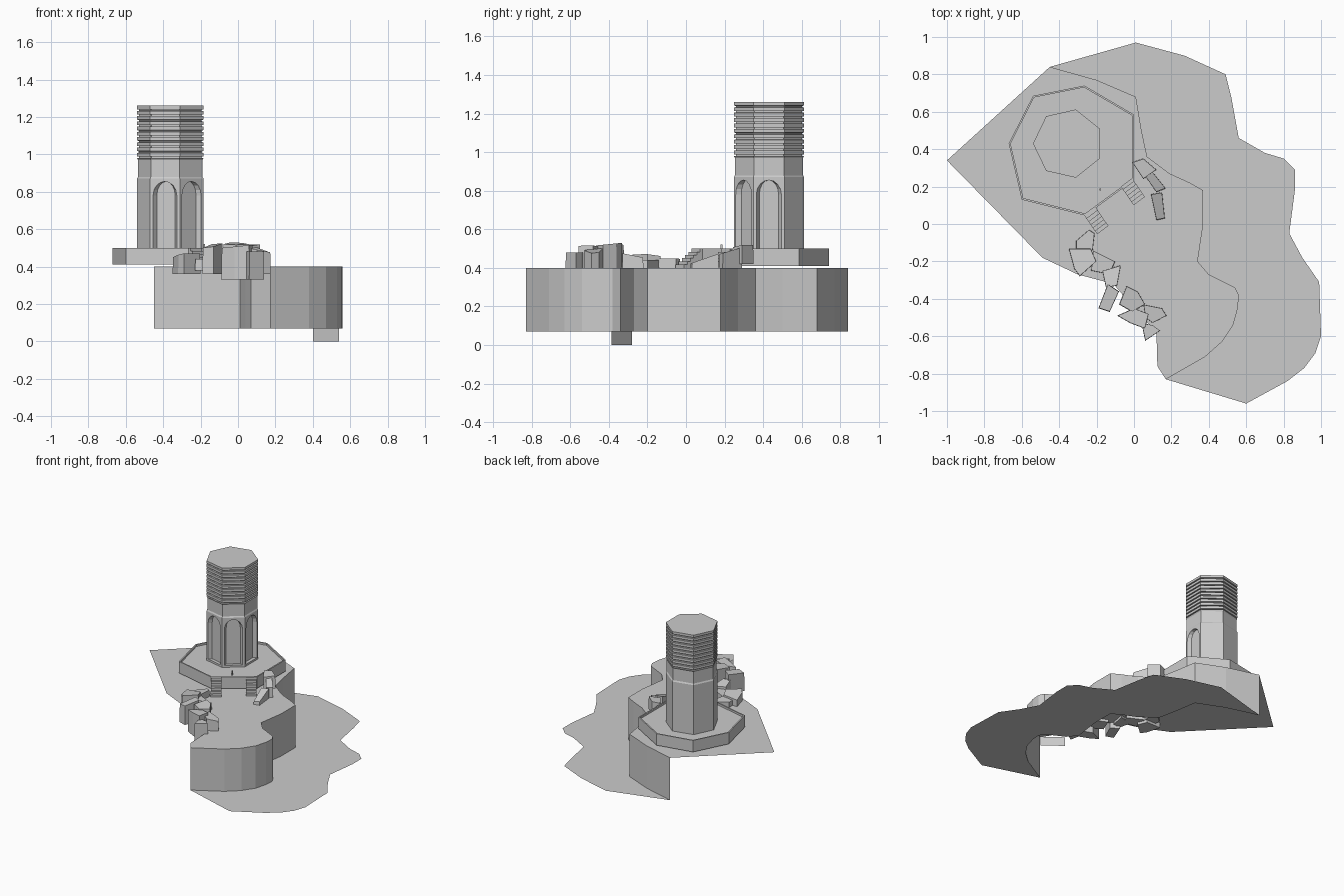
import bpy, bmesh, math
from mathutils import Vector

if "Cube" in bpy.data.objects:
    bpy.data.objects.remove(bpy.data.objects["Cube"])


def make(name, verts, faces, fix=True):
    me = bpy.data.meshes.new(name)
    me.from_pydata([tuple(v) for v in verts], [], faces)
    if fix:
        bm = bmesh.new()
        bm.from_mesh(me)
        bmesh.ops.recalc_face_normals(bm, faces=bm.faces)
        bm.to_mesh(me)
        bm.free()
    ob = bpy.data.objects.new(name, me)
    bpy.context.collection.objects.link(ob)
    return ob


def loft(name, rings, bottom=True, top=True):
    """Join equal-length closed rings of 3D points."""
    n = len(rings[0])
    verts = [p for r in rings for p in r]
    faces = [(k * n + i, k * n + (i + 1) % n, (k + 1) * n + (i + 1) % n, (k + 1) * n + i)
             for k in range(len(rings) - 1) for i in range(n)]
    if bottom:
        faces.append(tuple(range(n))[::-1])
    if top:
        faces.append(tuple(range((len(rings) - 1) * n, len(rings) * n)))
    return make(name, verts, faces)


def at(pts, z, s=1.0):
    cx = sum(p[0] for p in pts) / len(pts)
    cy = sum(p[1] for p in pts) / len(pts)
    return [(cx + (p[0] - cx) * s, cy + (p[1] - cy) * s, z) for p in pts]


# island: open-sided cliff wall, flat top, low shore sheet
cliff = [(-.45, .84), (-.2, .77), (.01, .68), (.04, .5), (.07, .36), (.19, .27), (.3, .22),
         (.37, .18), (.37, 0), (.34, -.2), (.40, -.27), (.54, -.34), (.56, -.38), (.555, -.45),
         (.53, -.54), (.47, -.63), (.38, -.71), (.17, -.83)]
inland = [(.125, -.76), (.12, -.58), (0, -.45), (-.11, -.32), (-.3, -.27), (-.49, -.18), (-1, .34)]
shore = [(.6, -.96), (.82, -.84), (.91, -.77), (.97, -.69), (1, -.6), (.99, -.31), (.9, -.18),
         (.83, -.05), (.86, .18), (.86, .29), (.80, .35), (.70, .38), (.56, .46), (.52, .68),
         (.49, .80), (.27, .90), (.01, .97)]
n = len(cliff)
make("island_top", at(cliff + inland, .4), [tuple(range(n + len(inland)))[::-1]], False)
make("cliff_wall", at(cliff, .07) + at(cliff, .4),
     [(i, n + i, n + i + 1, i + 1)[::-1] for i in range(n - 1)], False)
make("shore", at(cliff + shore, .07), [tuple(range(n + len(shore)))], False)
make("cliff_foot", [(.40, -.28, 0), (.40, -.28, .07), (.54, -.385, .07), (.54, -.385, 0)],
     [(0, 1, 2, 3)], False)

# seven-sided platform with a thin rim
plat = [(-.67, .43), (-.54, .685), (-.265, .74), (0, .585), (0, .235), (-.26, .045), (-.6, .13)]
loft("platform", [at(plat, .41), at(plat, .5), at(plat, .5, .97), at(plat, .485, .97)], bottom=False)

# seven-sided tower with a recessed band and louvres
C, R = (-.353, .43), .187


def hept(r, z):
    return [(C[0] + r * math.cos(math.pi + i * math.tau / 7),
             C[1] + r * math.sin(math.pi + i * math.tau / 7), z) for i in range(7)]


profile = [(R, .48), (R, .87), (R - .006, .88), (R - .006, .97), (R, .98)]
louvres = 10
pitch = .28 / louvres
for i in range(louvres):
    z = .98 + i * pitch
    profile += [(R - .012, z + .001), (R - .012, z + .008), (R, z + .009), (R, z + pitch)]
tower = loft("tower", [hept(r, z) for r, z in profile])

# splayed arch niches cut into the three front-right faces
apothem = R * math.cos(math.pi / 7)
arch = [(-1, .5), (1, .5)] + [(math.cos(a), .78 + .075 * math.sin(a))
                              for a in [math.pi * k / 8 for k in range(9)]]
for i, k in enumerate((-2, -1, 0)):
    a = k * math.tau / 7
    out = Vector((math.cos(a), math.sin(a)))
    side = Vector((-out.y, out.x))

    def ring(depth, w):
        return [(*(Vector(C) + out * (apothem + depth) + side * x * w), z) for x, z in arch]
    cut = loft(f"arch_cutter_{i}", [ring(-.025, .05), ring(.015, .074)])
    cut.hide_render = True
    cut.hide_viewport = True
    cut.display_type = 'WIRE'
    m = tower.modifiers.new("niche", 'BOOLEAN')
    m.operation = 'DIFFERENCE'
    m.solver = 'EXACT'
    m.object = cut


# twin stairs at the ends of the front platform edge
def stair(name, corner):
    along, down = Vector((.06, .045)), Vector((.068, -.1))
    steps = 6
    for s in range(steps):
        p, q = Vector(corner) + down * s / steps, Vector(corner) + down * (s + 1) / steps
        pts = [p, p + along, q + along, q]
        loft(f"{name}_step_{s}", [at(pts, .4), at(pts, .5 - s * .1 / steps)], bottom=False)


stair("left_stair", (-.265, .045))
stair("right_stair", (-.07, .2))
post = [(-.184, .18), (-.176, .18), (-.176, .19), (-.184, .19)]
loft("post", [at(post, .48), at(post, .52)])


# rocks: irregular prisms; sx, sy tilt the top face
def rock(name, pts, z0, z1, sx=0, sy=0):
    top = at(pts, z1, .96)
    cx, cy = top[0][0], top[0][1]
    loft(name, [at(pts, z0), [(x, y, z + sx * (x - cx) + sy * (y - cy)) for x, y, z in top]])


# rocks beside the right stair
rock("stair_rock_1", [(-.01, .33), (.05, .35), (.12, .29), (.05, .24)], .42, .51, .1, .1)
rock("stair_rock_2", [(.05, .27), (.09, .29), (.17, .19), (.12, .17)], .40, .50, 0, .3)
rock("stair_rock_3", [(.09, .16), (.15, .17), (.165, .03), (.12, .02)], .40, .47, 0, .35)
# rocks west of the stairs
rock("west_rock_1", [(-.31, -.09), (-.24, -.03), (-.21, -.05), (-.22, -.14), (-.31, -.14)], .38, .44, .1)
rock("west_rock_2", [(-.35, -.13), (-.23, -.13), (-.2, -.2), (-.29, -.28), (-.32, -.24)], .36, .45, .1, -.1)
rock("west_rock_3", [(-.22, -.14), (-.1, -.2), (-.13, -.27), (-.23, -.25)], .38, .44)
# tall shards in the middle
rock("mid_rock_1", [(-.17, -.25), (-.07, -.22), (-.09, -.33), (-.15, -.34)], .38, .46, 0, -.2)
rock("mid_rock_2", [(-.19, -.45), (-.14, -.32), (-.08, -.36), (-.13, -.47)], .36, .50, .15, .1)
# rocks toward the south end
rock("south_rock_1", [(-.08, -.43), (-.04, -.33), (.02, -.36), (.06, -.43), (-.01, -.47)], .38, .52, 0, .1)
rock("south_rock_2", [(-.09, -.49), (0, -.45), (.08, -.48), (.06, -.56), (-.02, -.53)], .33, .5, .1)
rock("south_rock_3", [(.05, -.43), (.15, -.45), (.175, -.49), (.1, -.53), (.06, -.5)], .36, .5, -.2)
rock("south_rock_4", [(.04, -.53), (.1, -.54), (.14, -.57), (.06, -.625)], .33, .48)
